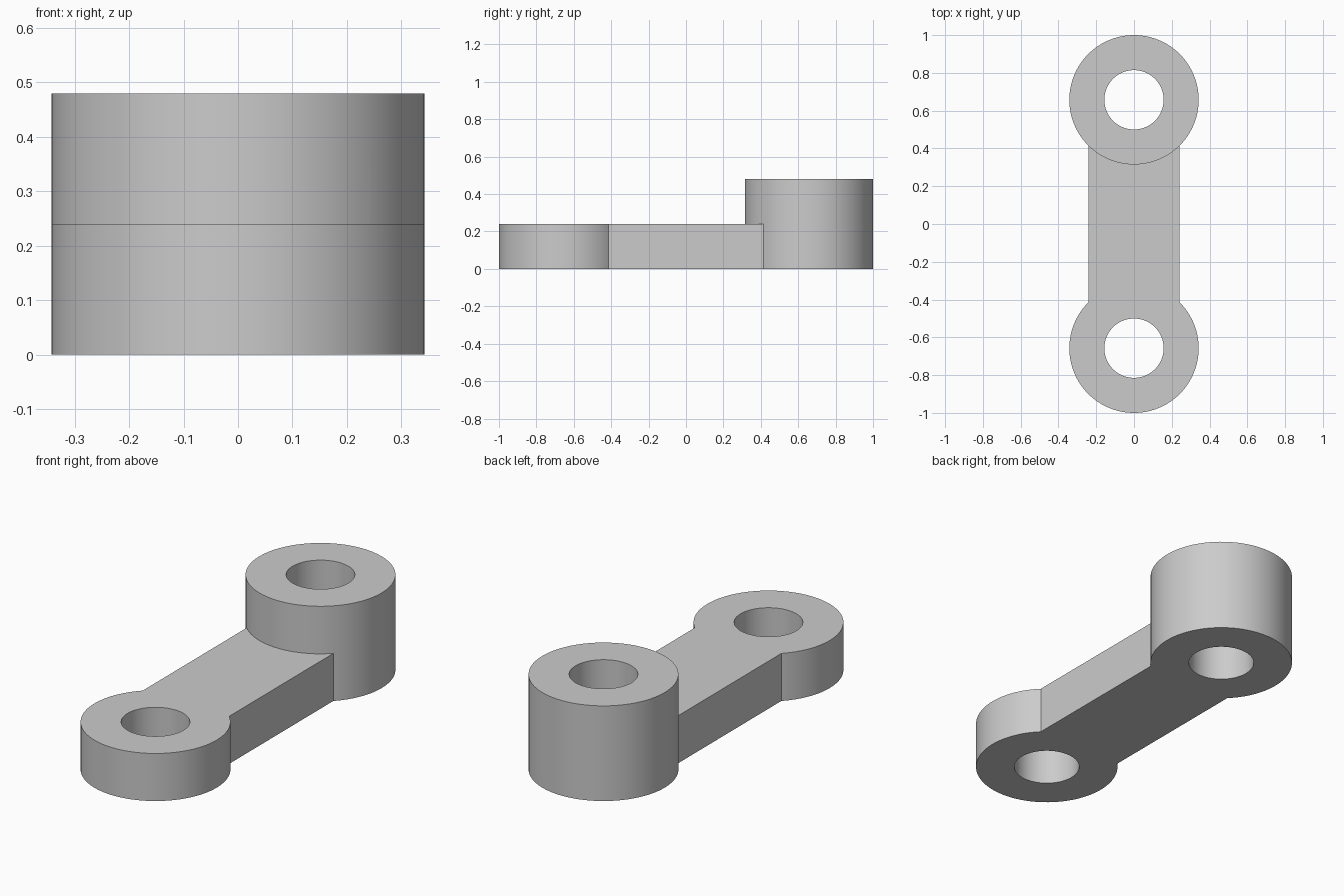
import bpy

cube = bpy.data.objects.get("Cube")
if cube:
    bpy.data.objects.remove(cube, do_unlink=True)

SPACING = 0.6575       # distance from the middle to each bore
BOSS_RADIUS = 0.3425
BORE_RADIUS = 0.157
ARM_WIDTH = 0.483
THICKNESS = 0.24
TALL = 2 * THICKNESS

grey = bpy.data.materials.new("plain grey")
grey.use_nodes = True
colour = (0.6, 0.6, 0.6, 1)
grey.diffuse_color = colour
grey.node_tree.nodes["Principled BSDF"].inputs["Base Color"].default_value = colour


def cylinder(name, radius, y, bottom, top):
    bpy.ops.mesh.primitive_cylinder_add(
        vertices=96, radius=radius, depth=top - bottom,
        location=(0, y, (bottom + top) / 2))
    bpy.context.object.name = name
    return bpy.context.object


def combine(target, tool, operation):
    mod = target.modifiers.new(operation.title(), "BOOLEAN")
    mod.operation = operation
    mod.solver = "EXACT"
    mod.object = tool
    bpy.context.view_layer.objects.active = target
    bpy.ops.object.modifier_apply(modifier=mod.name)
    bpy.data.objects.remove(tool, do_unlink=True)


# Flat arm between the two bores
bpy.ops.mesh.primitive_cube_add(size=1, location=(0, 0, THICKNESS / 2))
link = bpy.context.object
link.name = "link_arm"
link.scale = (ARM_WIDTH, 2 * SPACING, THICKNESS)
bpy.ops.object.transform_apply(location=True, rotation=False, scale=True)

# Low front boss and tall rear boss, each bored through
for name, y, height in (("front", -SPACING, THICKNESS), ("rear", SPACING, TALL)):
    combine(link, cylinder(name + "_boss", BOSS_RADIUS, y, 0, height), "UNION")
    combine(link, cylinder(name + "_bore", BORE_RADIUS, y, -0.1, TALL + 0.1), "DIFFERENCE")

link.data.materials.clear()
link.data.materials.append(grey)
bpy.ops.object.select_all(action="DESELECT")
link.select_set(True)
bpy.context.view_layer.objects.active = link
bpy.ops.object.shade_smooth_by_angle(angle=0.6)
